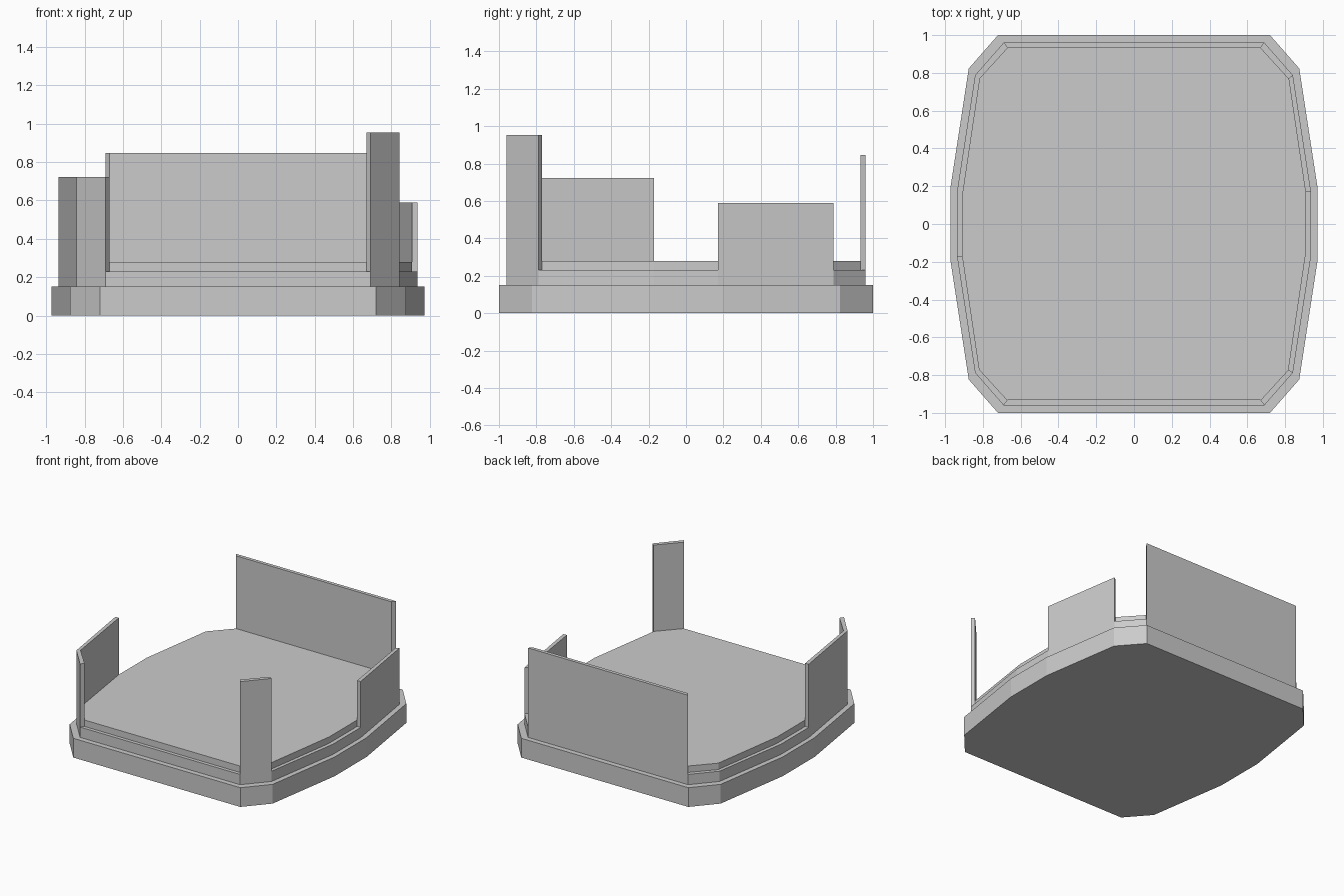
import bpy, bmesh

if "Cube" in bpy.data.objects:
    bpy.data.objects.remove(bpy.data.objects["Cube"])


def outline(quarter):
    """Twelve-sided plan, counter-clockwise from front right, from three corner points."""
    right = [(x, -y) for x, y in quarter] + [(x, y) for x, y in reversed(quarter)]
    return right + [(-x, y) for x, y in reversed(right)]


def prism(name, plan, z0, z1):
    """Extrude a closed plan polygon from z0 to z1."""
    bm = bmesh.new()
    face = bm.faces.new([bm.verts.new((x, y, z0)) for x, y in plan])
    top = bmesh.ops.extrude_face_region(bm, geom=[face], use_keep_orig=True)
    verts = [v for v in top["geom"] if isinstance(v, bmesh.types.BMVert)]
    bmesh.ops.translate(bm, vec=(0, 0, z1 - z0), verts=verts)
    bmesh.ops.recalc_face_normals(bm, faces=bm.faces)
    mesh = bpy.data.meshes.new(name)
    bm.to_mesh(mesh)
    bm.free()
    obj = bpy.data.objects.new(name, mesh)
    bpy.context.collection.objects.link(obj)
    return obj


outer = outline([(0.72, 1.0), (0.875, 0.823), (0.971, 0.197)])
ledge = outline([(0.69, 0.96), (0.841, 0.788), (0.937, 0.172)])
inner = outline([(0.67, 0.933), (0.818, 0.771), (0.907, 0.172)])

# Stepped base
prism("base_plinth", outer, 0.0, 0.15)
prism("wall_ledge", ledge, 0.15, 0.23)
prism("raised_floor", inner, 0.23, 0.28)

# Standing walls: run of outline corners and top height
walls = [
    ("front_right_wall", (0, 1), 0.953),
    ("right_wall", (3, 4), 0.588),
    ("back_wall", (5, 6), 0.847),
    ("left_corner_wall", (9, 10, 11), 0.722),
]
for name, run, top in walls:
    plan = [ledge[i] for i in run] + [inner[i] for i in reversed(run)]
    prism(name, plan, 0.23, top)
